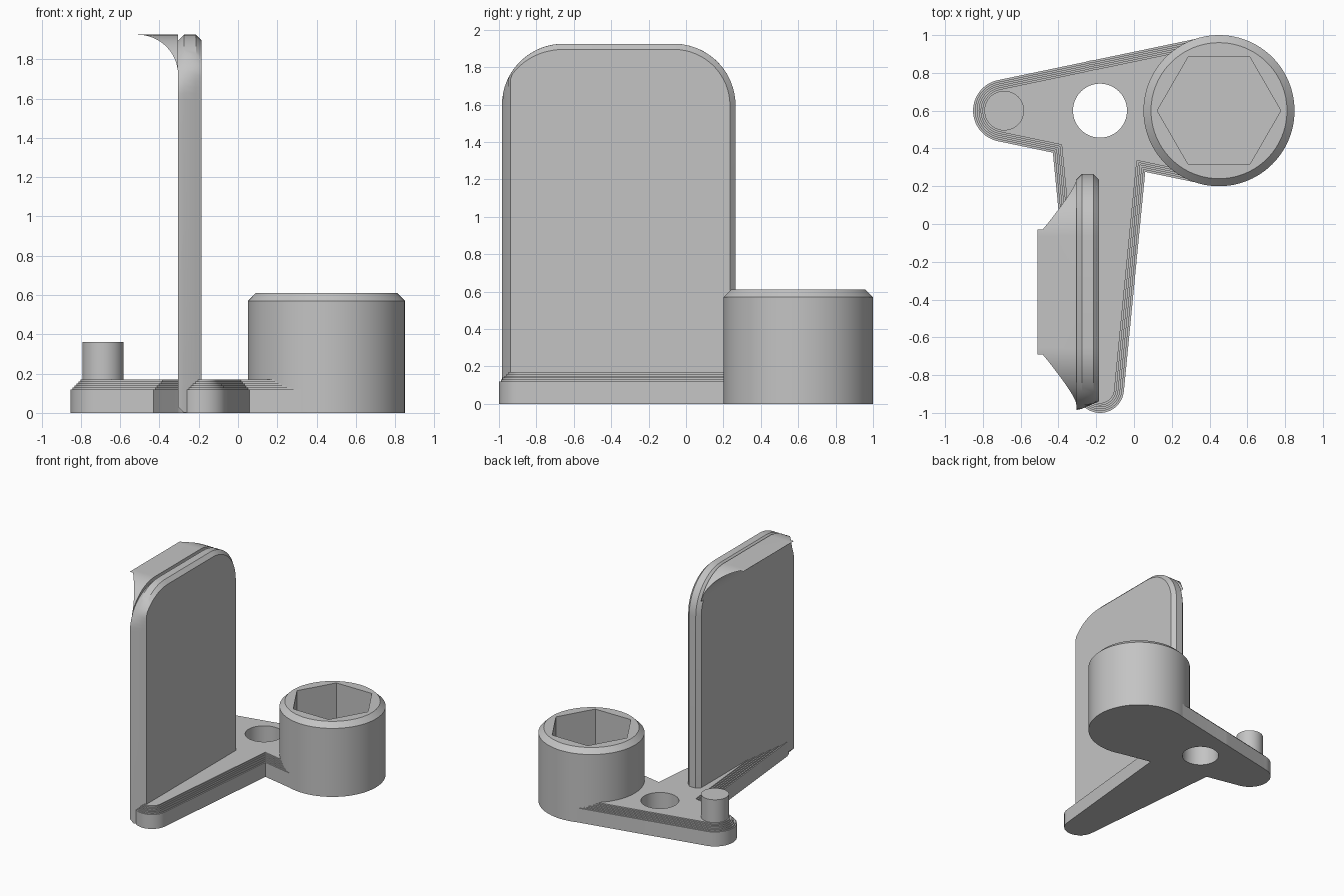
import bpy, bmesh
from math import pi, sin, cos, asin, acos, atan2, hypot, sqrt, radians

cube = bpy.data.objects.get("Cube")
if cube:
    bpy.data.objects.remove(cube)

grey = bpy.data.materials.new("light_grey")
grey.use_nodes = True
grey.diffuse_color = (0.55, 0.55, 0.55, 1)
grey.node_tree.nodes["Principled BSDF"].inputs["Base Color"].default_value = (0.55, 0.55, 0.55, 1)


def loft(name, rings):
    """Skin a closed solid through rings with equal point counts."""
    bm = bmesh.new()
    rows = [[bm.verts.new(p) for p in ring] for ring in rings]
    n = len(rows[0])
    for a, b in zip(rows, rows[1:]):
        for i in range(n):
            j = (i + 1) % n
            bm.faces.new((a[i], a[j], b[j], b[i]))
    bm.faces.new(rows[0][::-1])
    bm.faces.new(rows[-1])
    bmesh.ops.recalc_face_normals(bm, faces=bm.faces)
    mesh = bpy.data.meshes.new(name)
    bm.to_mesh(mesh)
    bm.free()
    mesh.materials.append(grey)
    ob = bpy.data.objects.new(name, mesh)
    bpy.context.collection.objects.link(ob)
    return ob


def circle(c, r, z, n=64):
    return [(c[0] + r * cos(2 * pi * i / n), c[1] + r * sin(2 * pi * i / n), z) for i in range(n)]


def capsule(c1, r1, c2, r2, z, n=32):
    """Outline of two circles joined by their outer tangents."""
    dx, dy = c2[0] - c1[0], c2[1] - c1[1]
    axis, a = atan2(dy, dx), acos((r1 - r2) / hypot(dx, dy))
    pts = []
    for c, r, lo, hi in ((c2, r2, -a, a), (c1, r1, a, 2 * pi - a)):
        for i in range(n + 1):
            t = axis + lo + (hi - lo) * i / n
            pts.append((c[0] + r * cos(t), c[1] + r * sin(t), z))
    return pts


def boolean(ob, tool, operation):
    mod = ob.modifiers.new("bool", "BOOLEAN")
    mod.operation, mod.solver, mod.object = operation, "EXACT", tool
    bpy.context.view_layer.objects.active = ob
    bpy.ops.object.modifier_apply(modifier=mod.name)
    bpy.data.objects.remove(tool)


HUB, PIN, HOLE, TIP = (0.45, 0.6), (-0.687, 0.6), (-0.18, 0.6), (-0.18, -0.873)

# Base: two tapered arms with a finely stepped upper edge
levels = [(0, 0.0), (0, 0.12)]
for k in range(1, 6):
    levels += [(0.01 * k, 0.11 + 0.01 * k), (0.01 * k, 0.12 + 0.01 * k)]
levels[2:] = [(o, z + 0.0) for o, z in levels[2:]]
base = loft("base", [capsule(HUB, 0.397 - o, PIN, 0.165 - o, z) for o, z in levels])
arm = loft("arm", [capsule(HOLE, 0.27 - o, TIP, 0.127 - o, z) for o, z in levels])
boolean(base, arm, "UNION")
boolean(base, loft("hole_cutter", [circle(HOLE, 0.143, z) for z in (-0.1, 0.4)]), "DIFFERENCE")

# Hub with a chamfered rim and hexagonal socket
hub = loft("hub", [circle(HUB, r, z, 96) for r, z in ((0.4, 0), (0.4, 0.57), (0.36, 0.61))])
boolean(hub, loft("socket_cutter", [circle(HUB, 0.327, z, 6) for z in (0.18, 0.8)]), "DIFFERENCE")

# Locating pin
pin = loft("pin", [circle(PIN, 0.105, z, 48) for z in (0.1, 0.36)])

# Upright plate
FRONT, BACK, TOP, R = -0.985, 0.265, 1.925, 0.33


def outline(x, inset, bottom):
    """Round-topped panel section; a low bottom adds straight sides."""
    r, zc = R - inset, TOP - R
    start = asin(max(0, min(1, (bottom - zc) / r)))
    pts = []
    for i in range(17):
        t = start + (pi / 2 - start) * i / 16
        pts.append((x, BACK - R + r * cos(t), zc + r * sin(t)))
    for i in range(17):
        t = pi / 2 - (pi / 2 - start) * i / 16
        pts.append((x, FRONT + R - R * cos(t), zc + r * sin(t)))
    if bottom < zc:
        pts += [(x, FRONT, bottom), (x, BACK - inset, bottom)]
    return pts


def trim_front(ring):
    """Slant the front edge across the plate thickness."""
    return [(x, max(y, FRONT + 0.45 * (x + 0.29)), z) for x, y, z in ring]


sections = ((-0.305, 0.03), (-0.275, 0), (-0.215, 0), (-0.185, 0.03))
plate = loft("upright_plate", [trim_front(outline(x, i, 0.002 + i)) for x, i in sections])

# Flared lip curling outward from the plate top
F = 0.205
lip_rings = []
for k in range(13):
    t = radians(90) * k / 12
    z = TOP - F + F * sin(t)
    lip_rings.append(outline(-0.305 - F + F * cos(t), 0, min(z, TOP - 0.002)))
lip = loft("flared_lip", lip_rings)

# Smooth the round walls, keep the edges crisp
for ob in bpy.context.view_layer.objects:
    ob.select_set(ob in (base, hub, pin, plate, lip))
bpy.context.view_layer.objects.active = base
bpy.ops.object.shade_smooth_by_angle(angle=radians(25))
